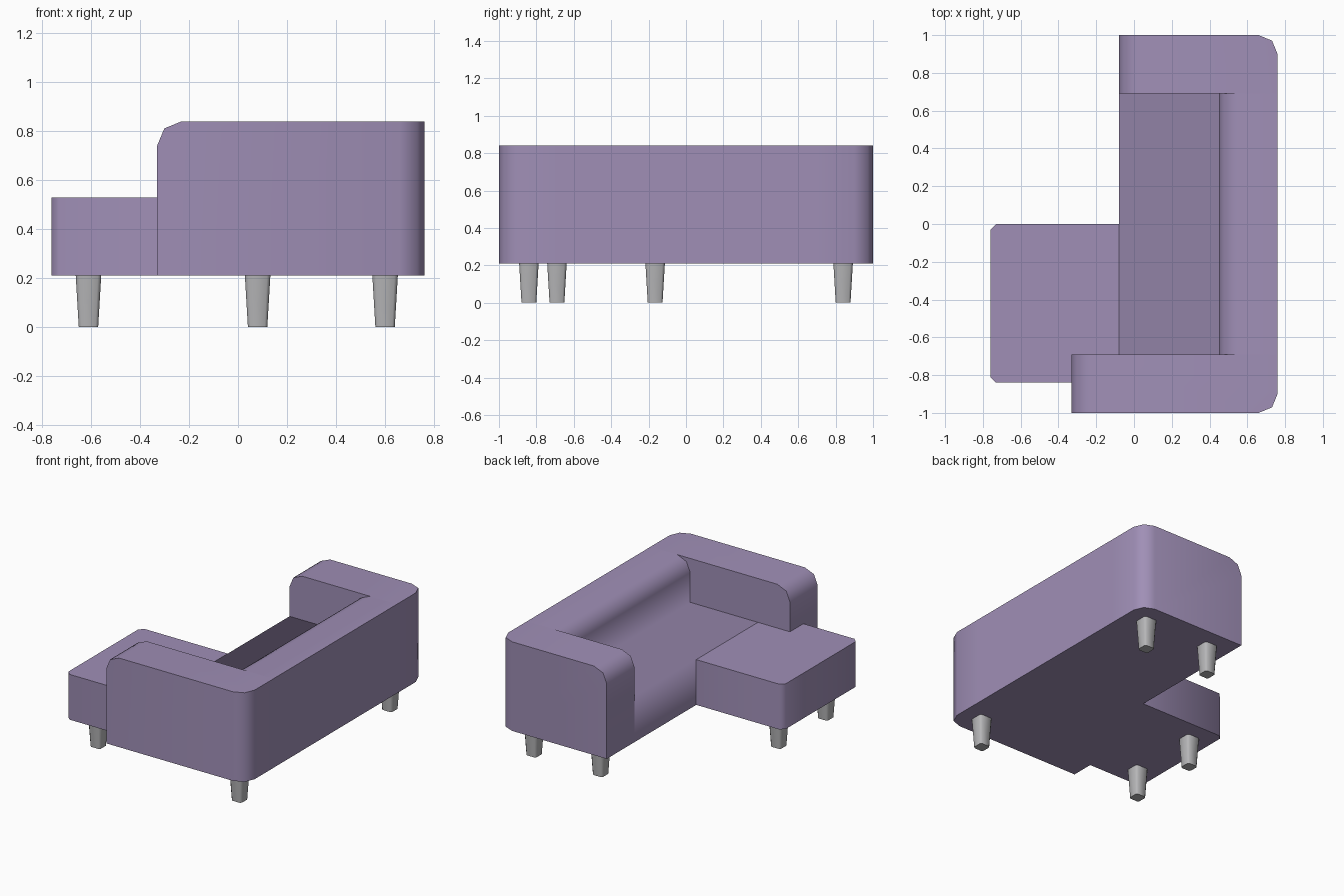
import bpy, bmesh, math
from mathutils import Vector

cube = bpy.data.objects.get("Cube")
if cube:
    bpy.data.objects.remove(cube, do_unlink=True)


def material(name, color):
    m = bpy.data.materials.new(name)
    m.use_nodes = True
    m.diffuse_color = color
    m.node_tree.nodes["Principled BSDF"].inputs["Base Color"].default_value = color
    return m


fabric = material("purple fabric", (0.35, 0.275, 0.47, 1))
metal = material("grey metal", (0.47, 0.47, 0.48, 1))

BASE, SEAT, TOP = 0.21, 0.53, 0.84
INNER, END, BACK = 0.69, 1.0, 0.76


def finish(bm, name, mat, soft=None):
    """Smooth the faces, keeping steep edges sharp unless the soft rule takes them."""
    bmesh.ops.recalc_face_normals(bm, faces=bm.faces)
    for f in bm.faces:
        f.smooth = True
    for e in bm.edges:
        mid = (e.verts[0].co + e.verts[1].co) / 2
        steep = e.calc_face_angle(0) > math.radians(50)
        e.smooth = not steep or bool(soft and soft(e, mid))
    mesh = bpy.data.meshes.new(name)
    bm.to_mesh(mesh)
    bm.free()
    mesh.materials.append(mat)
    obj = bpy.data.objects.new(name, mesh)
    bpy.context.collection.objects.link(obj)
    return obj


def box(lo, hi):
    bm = bmesh.new()
    bmesh.ops.create_cube(bm, size=1)
    lo, hi = Vector(lo), Vector(hi)
    for v in bm.verts:
        v.co = [lo[i] + (v.co[i] + 0.5) * (hi[i] - lo[i]) for i in range(3)]
    return bm


def round_edges(bm, rule, radius, segments):
    edges = [e for e in bm.edges if rule((e.verts[0].co + e.verts[1].co) / 2)]
    bmesh.ops.bevel(bm, geom=edges, offset=radius, segments=segments,
                    profile=0.5, affect='EDGES')


# Seat and backrest: one side profile run between the arms
bm = bmesh.new()
profile = [(-0.08, BASE), (-0.08, SEAT), (0.45, SEAT), (0.45, 0.74),
           (0.48, 0.81), (0.55, TOP), (BACK, TOP), (BACK, BASE)]
face = bm.faces.new([bm.verts.new((x, -INNER, z)) for x, z in profile])
run = bmesh.ops.extrude_face_region(bm, geom=[face], use_keep_orig=True)
for v in run["geom"]:
    if isinstance(v, bmesh.types.BMVert):
        v.co.y = INNER
finish(bm, "seat_and_backrest", fabric,
       lambda e, m: abs(m.y) < 0.01 and m.x < 0.7 and m.z > BASE + 0.1)

# Arms: rounded at the top front and at the outer back corner
for name, side, front in (("right_arm", -1, -0.33), ("left_arm", 1, -0.08)):
    ys = sorted((side * INNER, side * END))
    bm = box((front, ys[0], BASE), (BACK, ys[1], TOP))
    round_edges(bm, lambda m: (m.x < front + 0.01 and m.z > TOP - 0.01)
                or (m.x > BACK - 0.01 and abs(m.y) > END - 0.01), 0.1, 2)
    finish(bm, name, fabric)

# Chaise with clipped front corners
bm = box((-0.76, -0.84, BASE), (-0.08, 0, SEAT))
round_edges(bm, lambda m: m.x < -0.75 and abs(m.z - (BASE + SEAT) / 2) < 0.01, 0.03, 1)
finish(bm, "chaise", fabric)

# Tapered legs
legs = {"back_right_leg": (0.6, -0.84), "back_left_leg": (0.6, 0.84),
        "front_left_leg": (0.08, 0.84), "chaise_outer_leg": (-0.61, -0.69),
        "chaise_inner_leg": (-0.61, -0.165)}
for name, (x, y) in legs.items():
    bm = box((-0.052, -0.052, 0), (0.052, 0.052, BASE))
    round_edges(bm, lambda m: abs(m.z - BASE / 2) < 0.01, 0.014, 1)
    for v in bm.verts:
        if v.co.z < 0.01:
            v.co.x *= 0.76
            v.co.y *= 0.76
    leg = finish(bm, name, metal)
    leg.location = (x, y, 0)
